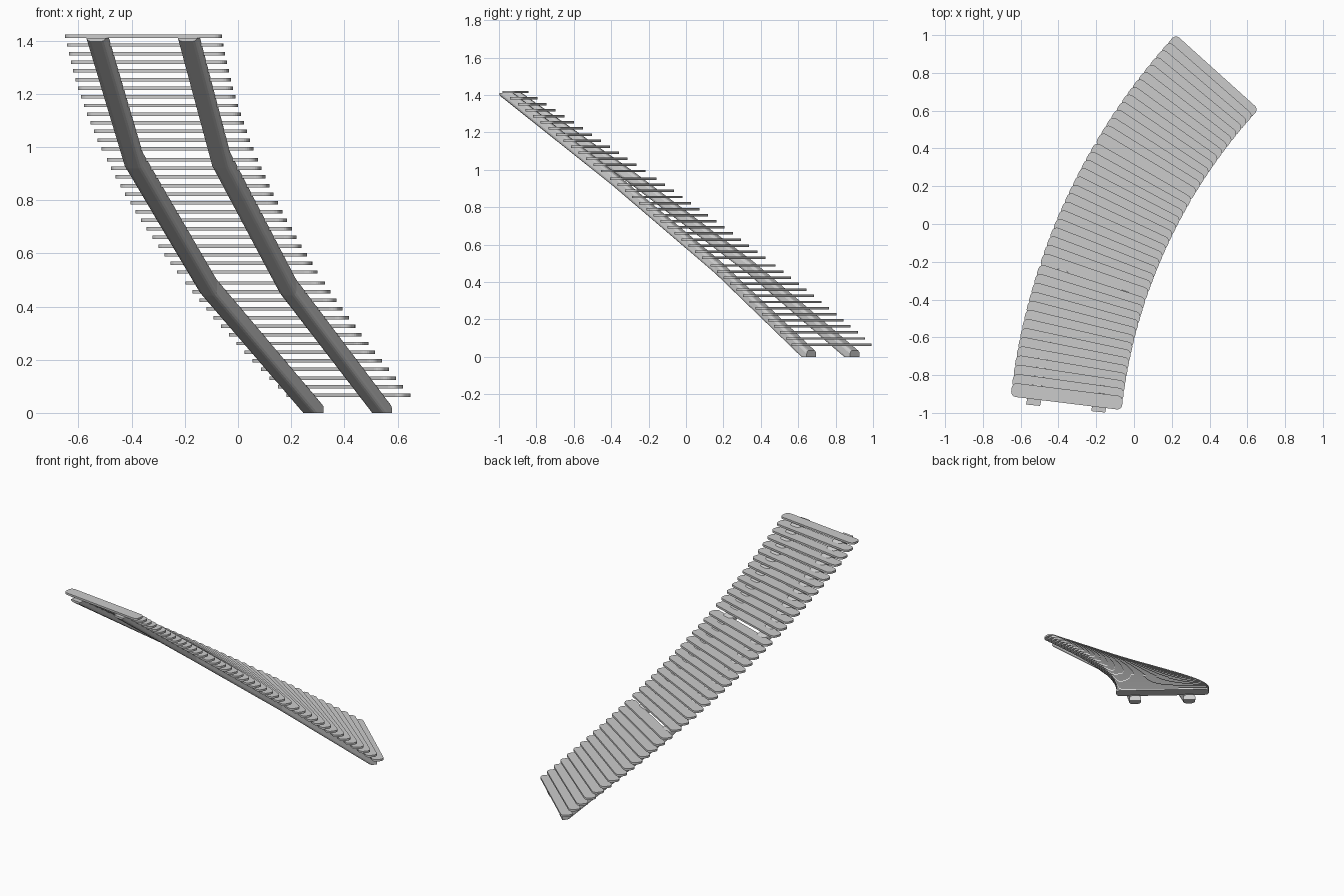
import bpy, bmesh
from math import sin, cos, pi, radians
from mathutils import Vector

if "Cube" in bpy.data.objects:
    bpy.data.objects.remove(bpy.data.objects["Cube"])

CX, CY, R = 2.712, -1.289, 3.09          # plan arc of the stair
FLIGHTS, STEPS = 3, 14
RISE, GAP = 0.0325, 0.0414               # step rise, rise between flights


def frame(deg, offset=0.0):
    """Point on the arc and the sideways direction at a heading angle."""
    a = radians(deg)
    side = Vector((cos(a), -sin(a), 0))
    return Vector((CX, CY, 0)) - side * (R - offset), side


def rounded_rect(w, h, r, seg):
    pts = []
    for k, (sx, sy) in enumerate([(1, 1), (-1, 1), (-1, -1), (1, -1)]):
        for i in range(seg + 1):
            a = (k + i / seg) * pi / 2
            pts.append((sx * (w / 2 - r) + r * cos(a), sy * (h / 2 - r) + r * sin(a)))
    return pts


def loft(name, rings, clip=None):
    bm = bmesh.new()
    loops = [[bm.verts.new(p) for p in ring] for ring in rings]
    n = len(loops[0])
    for a, b in zip(loops, loops[1:]):
        for i in range(n):
            bm.faces.new((a[i], a[(i + 1) % n], b[(i + 1) % n], b[i]))
    bm.faces.new(loops[0])
    bm.faces.new(loops[-1])
    # level cuts at the floor and at the landing
    for z, up in clip or []:
        bmesh.ops.bisect_plane(bm, geom=bm.verts[:] + bm.edges[:] + bm.faces[:], dist=1e-6,
                               plane_co=(0, 0, z), plane_no=(0, 0, up), clear_outer=True)
        bmesh.ops.holes_fill(bm, edges=[e for e in bm.edges if e.is_boundary], sides=0)
    bmesh.ops.recalc_face_normals(bm, faces=bm.faces[:])
    me = bpy.data.meshes.new(name)
    bm.to_mesh(me)
    bm.free()
    ob = bpy.data.objects.new(name, me)
    bpy.context.collection.objects.link(ob)
    return ob


# treads, three flights with a slightly larger rise between them
outline = rounded_rect(0.592, 0.073, 0.027, 5)
z_low = 0.066
total = FLIGHTS * (STEPS - 1) * RISE + (FLIGHTS - 1) * GAP
for f in range(FLIGHTS):
    for s in range(STEPS):
        rise = f * ((STEPS - 1) * RISE + GAP) + s * RISE
        p, side = frame(42.0 - 35.0 * rise / total)
        ahead = Vector((-side.y, side.x, 0))
        rings = [[p + side * u + ahead * v + Vector((0, 0, z_low + rise + dz)) for u, v in outline]
                 for dz in (-0.0065, 0.0065)]
        loft(f"tread_{f * STEPS + s + 1:02d}", rings)

# two stringers, each three straight runs
section = rounded_rect(0.075, 0.07, 0.018, 3)
for name, off in (("stringer_left", -0.173), ("stringer_right", 0.173)):
    rings = []
    for i in range(FLIGHTS + 1):
        t = i / FLIGHTS
        p, side = frame(5.8 + 36.4 * t, off)
        p.z = 1.432 * (1 - t)
        rings.append([p + side * u + Vector((0, 0, v)) for u, v in section])
    loft(name, rings, clip=[(0.0, -1), (1.411, 1)])
